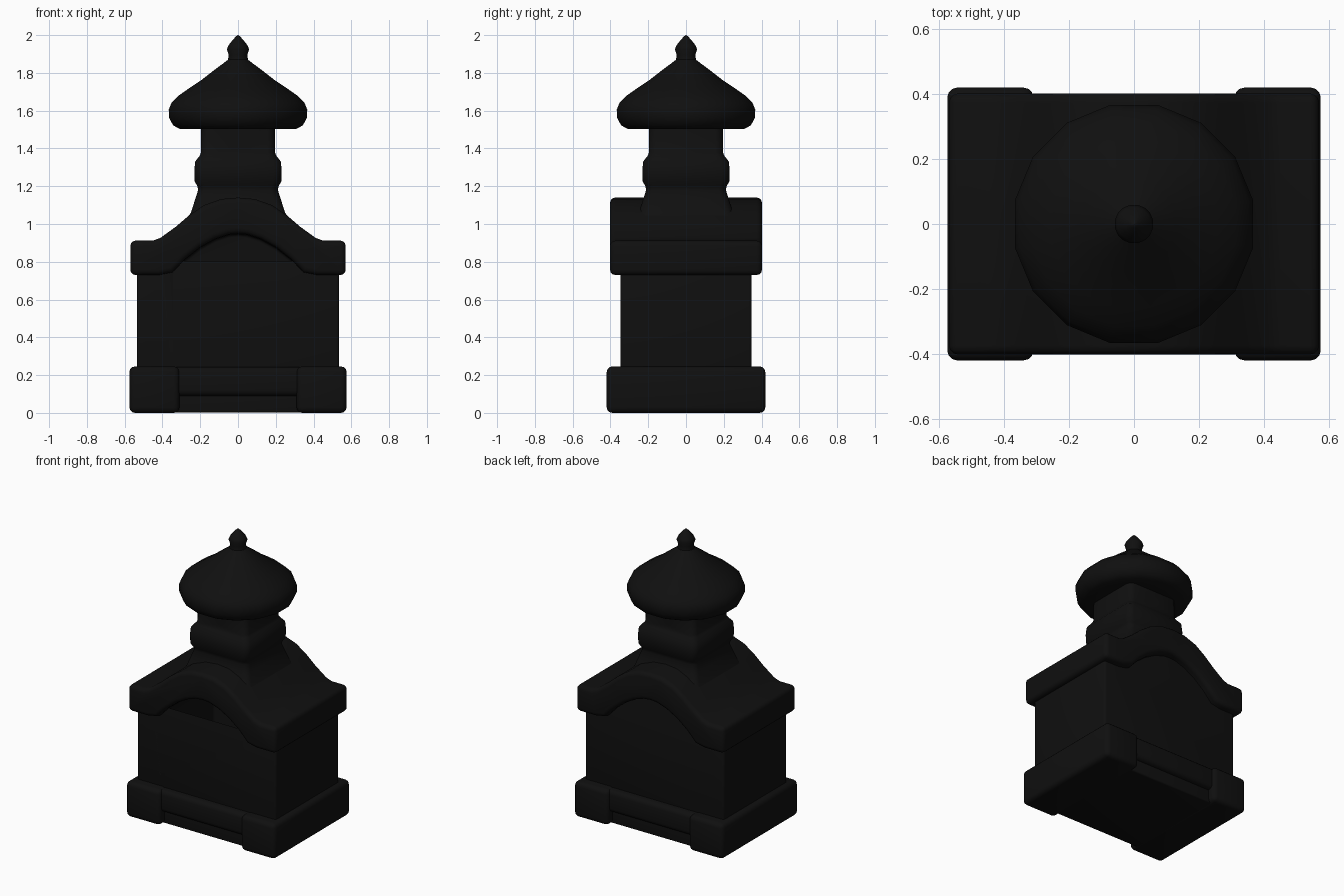
import bpy, bmesh, math

if "Cube" in bpy.data.objects:
    bpy.data.objects.remove(bpy.data.objects["Cube"])

mat = bpy.data.materials.new("black_glaze")
mat.diffuse_color = (0.005, 0.005, 0.005, 1)
mat.use_nodes = True
mat.node_tree.nodes["Principled BSDF"].inputs["Base Color"].default_value = mat.diffuse_color


def finish(name, bm, bevel=0.0, cutters=(), segs=3):
    bmesh.ops.recalc_face_normals(bm, faces=bm.faces)
    me = bpy.data.meshes.new(name)
    bm.to_mesh(me)
    bm.free()
    ob = bpy.data.objects.new(name, me)
    bpy.context.collection.objects.link(ob)
    me.materials.append(mat)
    for c in cutters:
        m = ob.modifiers.new("cut", 'BOOLEAN')
        m.object, m.solver = c, 'EXACT'
    if bevel:
        m = ob.modifiers.new("soft", 'BEVEL')
        m.width, m.segments = bevel, segs
        m.limit_method, m.angle_limit = 'ANGLE', math.radians(40)
    return ob


def box(name, x0, x1, y0, y1, z0, z1, bevel=0.03):
    bm = bmesh.new()
    bmesh.ops.create_cube(bm, size=1)
    for v in bm.verts:
        v.co = (x0 + (v.co.x + .5) * (x1 - x0),
                y0 + (v.co.y + .5) * (y1 - y0),
                z0 + (v.co.z + .5) * (z1 - z0))
    return finish(name, bm, bevel)


def extrude(name, pts, y0, y1, bevel=0.0, cutters=()):
    """Closed x-z outline pushed from y0 to y1."""
    bm = bmesh.new()
    a = [bm.verts.new((x, y0, z)) for x, z in pts]
    b = [bm.verts.new((x, y1, z)) for x, z in pts]
    bm.faces.new(a)
    bm.faces.new(b[::-1])
    for i in range(len(a)):
        j = (i + 1) % len(a)
        bm.faces.new((a[i], b[i], b[j], a[j]))
    return finish(name, bm, bevel, cutters)


def loft(name, rings, cutters=()):
    """Stacked rounded squares (z, half width, corner radius); radius = half gives a circle."""
    bm = bmesh.new()
    loops = []
    for z, h, r in rings:
        loop = []
        for q in range(4):
            mid = math.pi / 4 + q * math.pi / 2
            cx = (h - r) * math.copysign(1, math.cos(mid))
            cy = (h - r) * math.copysign(1, math.sin(mid))
            for k in range(4):
                t = q * math.pi / 2 + math.radians(11.25 + 22.5 * k)
                loop.append(bm.verts.new((cx + r * math.cos(t), cy + r * math.sin(t), z)))
        loops.append(loop)
    for a, b in zip(loops, loops[1:]):
        for i in range(16):
            j = (i + 1) % 16
            bm.faces.new((a[i], a[j], b[j], b[i]))
    bm.faces.new(loops[0][::-1])
    bm.faces.new(loops[-1])
    return finish(name, bm, 0, cutters)


def mirrored(half):
    """Right-hand points ending on the axis -> full right-to-left run."""
    return half + [(-x, z) for x, z in half[-2::-1]]


# base: two end blocks, recessed middle and raised front/back notch
for s, side in ((-1, "left"), (1, "right")):
    x0, x1 = sorted((s * 0.31, s * 0.575))
    box(side + "_base_block", x0, x1, -0.42, 0.42, 0, 0.246)
box("base_middle", -0.45, 0.45, -0.398, 0.398, 0.09, 0.243)
box("base_underside", -0.4, 0.4, -0.365, 0.365, 0.002, 0.15, 0.01)

# curved roof slab
upper = [(.57, .912), (.45, .912), (.41, .927), (.33, .985), (.26, 1.045),
         (.18, 1.1), (.09, 1.132), (0, 1.14)]
lower = [(.57, .73), (.42, .73), (.345, .745), (.28, .815), (.2, .878),
         (.12, .922), (.05, .945), (0, .95)]
extrude("curved_roof", mirrored(upper) + mirrored(lower)[::-1], -0.402, 0.402, 0.028)

# body with arched firebox
arch = [(.33, .22), (.33, .73)] + [(x, z - .004) for x, z in lower[3:]]
opening = extrude("opening_cutter", mirrored(arch), -0.6, 0.2)
shell = [(.535, .2), (.535, .82), (.42, .82), (.3, .9), (.15, 1.0), (0, 1.03)]
extrude("body", mirrored(shell), -0.348, 0.348, 0.015, [opening])
box("inner_shelf", -0.35, 0.35, -0.25, 0.22, 0.412, 0.488, 0.012)

# square chimney with round vent hole
bm = bmesh.new()
bmesh.ops.create_cone(bm, cap_ends=True, segments=20, radius1=.035, radius2=.035, depth=1)
for v in bm.verts:
    v.co = (v.co.x, v.co.z, 1.432 + v.co.y)
vent = finish("vent_cutter", bm)
loft("chimney", [(1.0, .29, .05), (1.06, .25, .05), (1.13, .228, .05), (1.18, .212, .05),
                 (1.2, .216, .05), (1.225, .23, .05), (1.28, .232, .05), (1.33, .228, .05),
                 (1.36, .205, .05), (1.375, .198, .05), (1.53, .195, .05)], [vent])

# round cap with finial
cap = [(1.504, .2), (1.504, .315), (1.522, .35), (1.56, .371), (1.605, .374), (1.64, .36),
       (1.68, .32), (1.72, .262), (1.76, .2), (1.81, .135), (1.85, .08), (1.87, .054),
       (1.895, .05), (1.925, .06), (1.945, .052), (1.975, .028), (1.992, .012), (2.0, .002)]
loft("round_cap", [(z, r, r) for z, r in cap])

# bake modifiers, drop cutters, smooth
cutters = (opening, vent)
bpy.ops.object.select_all(action='DESELECT')
parts = [o for o in bpy.context.scene.objects if o not in cutters]
for o in parts:
    o.select_set(True)
bpy.context.view_layer.objects.active = parts[0]
bpy.ops.object.convert(target='MESH')
for c in cutters:
    bpy.data.objects.remove(c)
bpy.ops.object.shade_smooth_by_angle(angle=math.radians(40))
